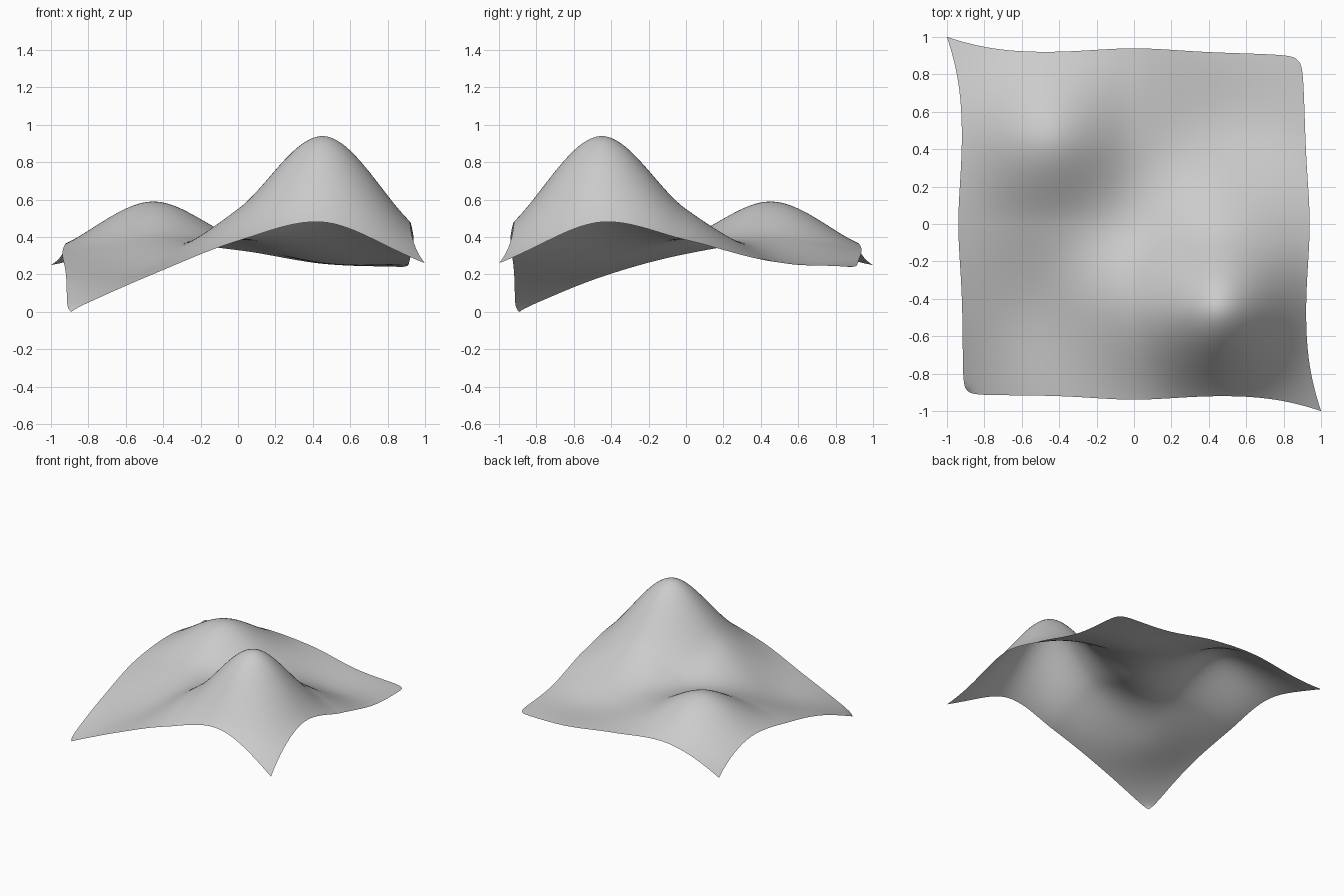
import bpy, bmesh, math

if "Cube" in bpy.data.objects:
    bpy.data.objects.remove(bpy.data.objects["Cube"])

# Control heights of the sheet: rows run front to back, columns left to right
HEIGHTS = [
    [0.00, 0.20, 0.38, 0.48, 0.30],
    [0.185, 0.26, 0.55, 0.94, 0.48],
    [0.31, 0.395, 0.395, 0.55, 0.385],
    [0.365, 0.59, 0.395, 0.29, 0.27],
    [0.27, 0.365, 0.33, 0.257, 0.24],
]
N = 80


def spline(values, t):
    """Smooth curve through evenly spaced values, t from -1 to 1."""
    p = [2 * values[0] - values[1], *values, 2 * values[-1] - values[-2]]
    s = (t + 1) / 2 * (len(values) - 1)
    i = min(int(s), len(values) - 2)
    f = s - i
    a, b, c, d = p[i:i + 4]
    return b + 0.5 * f * (c - a + f * (2 * a - 5 * b + 4 * c - d
                                       + f * (3 * (b - c) + d - a)))


def sheet_point(u, v):
    z = spline([spline(row, u) for row in HEIGHTS], v)
    k = abs(u * v)
    # Gentle bulge at the middle of each edge
    sx = 0.917 + 0.022 * math.exp(-(v / 0.33) ** 2)
    sy = 0.917 + 0.022 * math.exp(-(u / 0.33) ** 2)
    if u * v < 0:
        # Two corners are drawn out to points
        sx += 0.083 * k ** 6
        sy += 0.083 * k ** 6
        z -= (0.04 if u > 0 else 0.02) * k ** 6
    else:
        # The other two are tucked in and rounded
        tuck = 0.022 * k ** 22 + (0.02 * k ** 3 if u > 0 else 0.004 * k ** 3)
        sx -= tuck
        sy -= tuck
    return u * sx, v * sy, max(z, 0.0)


# Draped sheet
bm = bmesh.new()
steps = [-1 + 2 * i / N for i in range(N + 1)]
grid = [[bm.verts.new(sheet_point(u, v)) for u in steps] for v in steps]
for j in range(N):
    for i in range(N):
        bm.faces.new((grid[j][i], grid[j][i + 1],
                      grid[j + 1][i + 1], grid[j + 1][i])).smooth = True
mesh = bpy.data.meshes.new("draped_sheet")
bm.to_mesh(mesh)
bm.free()

grey = bpy.data.materials.new("light_grey")
grey.diffuse_color = (0.6, 0.6, 0.6, 1)
grey.use_nodes = True
grey.node_tree.nodes["Principled BSDF"].inputs["Base Color"].default_value = grey.diffuse_color
mesh.materials.append(grey)
sheet = bpy.data.objects.new("draped_sheet", mesh)
bpy.context.collection.objects.link(sheet)
